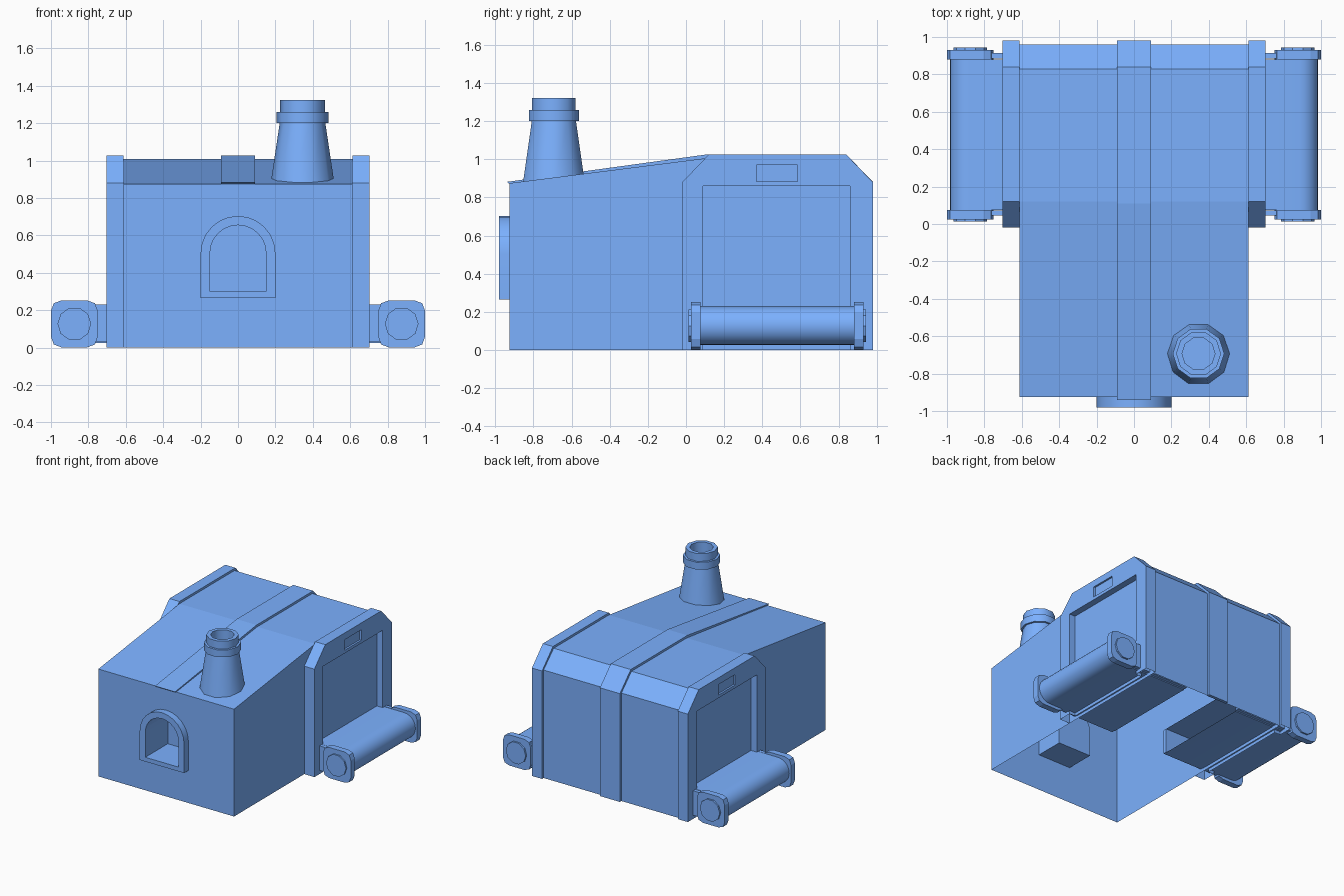
import bpy, bmesh, math
from mathutils import Vector

if "Cube" in bpy.data.objects:
    bpy.data.objects.remove(bpy.data.objects["Cube"])

blue = bpy.data.materials.new("blue_paint")
blue.diffuse_color = (0.20, 0.44, 1.0, 1.0)
blue.use_nodes = True
blue.node_tree.nodes["Principled BSDF"].inputs["Base Color"].default_value = blue.diffuse_color


def obj_from(bm, name):
    bmesh.ops.recalc_face_normals(bm, faces=bm.faces)
    me = bpy.data.meshes.new(name)
    bm.to_mesh(me)
    bm.free()
    me.materials.append(blue)
    ob = bpy.data.objects.new(name, me)
    bpy.context.collection.objects.link(ob)
    return ob


def prism(name, pts, lo, hi, axis):
    """Extrude a closed profile: axis 'x' takes (y, z) points, 'y' takes (x, z)."""
    bm = bmesh.new()
    put = (lambda p: (lo, p[0], p[1])) if axis == 'x' else (lambda p: (p[0], lo, p[1]))
    face = bm.faces.new([bm.verts.new(put(p)) for p in pts])
    ext = bmesh.ops.extrude_face_region(bm, geom=[face])
    move = Vector((hi - lo, 0, 0)) if axis == 'x' else Vector((0, hi - lo, 0))
    bmesh.ops.translate(bm, vec=move, verts=[v for v in ext['geom'] if isinstance(v, bmesh.types.BMVert)])
    return obj_from(bm, name)


def lathe(name, prof, centre, sides):
    """Spin an open (radius, z) profile around a vertical axis."""
    bm = bmesh.new()
    rings = []
    for r, z in prof:
        rings.append([bm.verts.new((centre[0] + r * math.cos(2 * math.pi * i / sides),
                                    centre[1] + r * math.sin(2 * math.pi * i / sides), z))
                      for i in range(sides)])
    for a, b in zip(rings, rings[1:]):
        for i in range(sides):
            j = (i + 1) % sides
            bm.faces.new((a[i], a[j], b[j], b[i]))
    bm.faces.new(rings[-1])
    return obj_from(bm, name)


def cut(ob, cutter):
    mod = ob.modifiers.new("cut", 'BOOLEAN')
    mod.operation, mod.solver, mod.object = 'DIFFERENCE', 'EXACT', cutter
    bpy.context.view_layer.objects.active = ob
    bpy.ops.object.modifier_apply(modifier=mod.name)
    bpy.data.objects.remove(cutter)


def remove_faces(ob, test):
    """Open a mesh by deleting faces whose corners all pass the test."""
    bm = bmesh.new()
    bm.from_mesh(ob.data)
    bmesh.ops.delete(bm, geom=[f for f in bm.faces if all(test(v.co) for v in f.verts)], context='FACES')
    bm.to_mesh(ob.data)
    bm.free()


def arch(w, base, spring, n=12):
    top = [(w * math.cos(math.pi * i / n), spring + w * math.sin(math.pi * i / n)) for i in range(n + 1)]
    return [(-w, base), (w, base)] + top


def smooth(ob, angle=35):
    bpy.ops.object.select_all(action='DESELECT')
    ob.select_set(True)
    bpy.context.view_layer.objects.active = ob
    bpy.ops.object.shade_smooth_by_angle(angle=math.radians(angle))


# Main housing with arched niche, open underneath
body = prism("body", [(-0.925, 0), (-0.925, 0.875), (0.12, 1.008), (0.83, 1.008), (0.96, 0.88), (0.96, 0)],
             -0.612, 0.612, 'x')
cut(body, prism("niche_cutter", arch(0.15, 0.30, 0.505), -1.1, -0.69, 'y'))
remove_faces(body, lambda co: co.z < 1e-4)

# Arched window surround
surround = prism("window_surround", arch(0.20, 0.265, 0.504), -0.98, -0.925, 'y')
cut(surround, prism("window_cutter", arch(0.15, 0.30, 0.505), -1.1, -0.8, 'y'))
smooth(surround)

# Raised centre strap over roof and back
prism("centre_strap", [(-0.94, 0.882), (0.11, 1.026), (0.84, 1.026), (0.98, 0.883), (0.98, 0), (0.955, 0),
                       (0.955, 0.875), (0.83, 1.0), (0.12, 1.0), (-0.93, 0.874)], -0.09, 0.09, 'x')

# Chimney with collar and hollow top
smooth(lathe("chimney", [(0.173, 0.86), (0.122, 1.20), (0.138, 1.20), (0.138, 1.26), (0.12, 1.26),
                         (0.12, 1.323), (0.088, 1.323), (0.088, 1.15)], (0.345, -0.693), 10), 40)

for s, side in ((1, "right"), (-1, "left")):
    # Doorway frame with recessed panel and shallow vent slot
    frame = prism(side + "_door_frame",
                  [(-0.02, 0), (-0.02, 0.88), (0.12, 1.026), (0.84, 1.026), (0.98, 0.88), (0.98, 0)],
                  s * 0.612, s * 0.703, 'x')
    cut(frame, prism(side + "_recess_cutter", [(0.09, -0.1), (0.86, -0.1), (0.86, 0.86), (0.09, 0.86)],
                     s * 0.65, s * 0.8, 'x'))
    cut(frame, prism(side + "_vent_cutter", [(0.37, 0.885), (0.585, 0.885), (0.585, 0.97), (0.37, 0.97)],
                     s * 0.688, s * 0.8, 'x'))
    remove_faces(frame, lambda co: co.z < 1e-4)

    # Conveyor belt with rounded outer end, hollow at its inner end
    outer = [(s * (0.882 + 0.102 * math.cos(a)), 0.128 + 0.102 * math.sin(a))
             for a in (math.radians(-90 + 15 * i) for i in range(13))]
    belt = prism(side + "_belt", [(s * 0.25, 0.026)] + outer + [(s * 0.25, 0.23)], 0.075, 0.88, 'y')
    remove_faces(belt, lambda co: abs(co.x) < 0.26)
    smooth(belt)

    for y0, end in ((0.025, "front"), (0.88, "back")):
        tag = side + "_" + end
        # Side rail running into the housing
        rail = ((s * 0.25, 0.03), (s * 0.78, 0.03), (s * 0.78, 0.23), (s * 0.25, 0.23))
        ry = 0.045 if end == "front" else 0.885
        prism(tag + "_rail", rail, ry, ry + 0.028, 'y')
        # Rounded square end cap
        h, c, m = 0.125, 0.07, 0.092
        quad = [(h, c), (m + 0.018, m + 0.018), (c, h)]
        ring = []
        for k in range(4):
            ca, sa = round(math.cos(k * math.pi / 2)), round(math.sin(k * math.pi / 2))
            ring += [(s * (0.875 + ca * p - sa * q), 0.127 + sa * p + ca * q) for p, q in quad]
        prism(tag + "_cap", ring, y0, y0 + 0.05, 'y')
        # Axle disc on the cap
        disc = [(s * (0.875 + 0.09 * math.cos(a)), 0.127 + 0.09 * math.sin(a))
                for a in (math.pi * i / 5 for i in range(10))]
        prism(tag + "_axle", disc, y0 - 0.012, y0 + 0.064, 'y')
